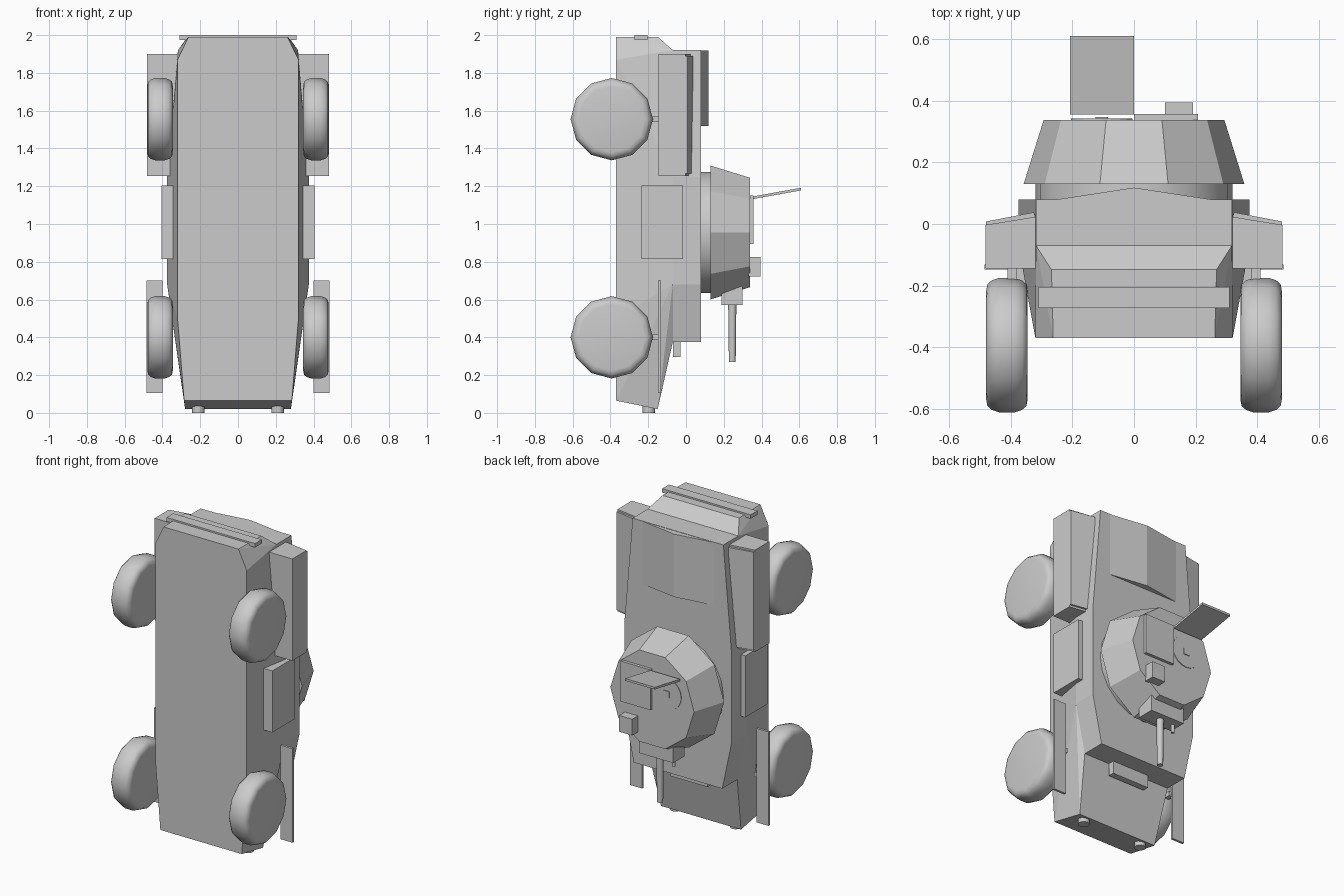
import bpy, bmesh, math
from mathutils import Matrix, Vector

if "Cube" in bpy.data.objects:
    bpy.data.objects.remove(bpy.data.objects["Cube"])

grey = bpy.data.materials.new("plain_grey")
grey.diffuse_color = (0.6, 0.6, 0.6, 1)
grey.use_nodes = True
grey.node_tree.nodes["Principled BSDF"].inputs["Base Color"].default_value = grey.diffuse_color


def finish(name, bm, smooth=None):
    bmesh.ops.recalc_face_normals(bm, faces=bm.faces)
    me = bpy.data.meshes.new(name)
    bm.to_mesh(me)
    bm.free()
    me.materials.append(grey)
    ob = bpy.data.objects.new(name, me)
    bpy.context.collection.objects.link(ob)
    if smooth:
        bpy.ops.object.select_all(action='DESELECT')
        ob.select_set(True)
        bpy.context.view_layer.objects.active = ob
        bpy.ops.object.shade_smooth_by_angle(angle=math.radians(smooth))
    return ob


def solid(name, pts):
    """Convex solid around the points."""
    bm = bmesh.new()
    for p in pts:
        bm.verts.new(p)
    r = bmesh.ops.convex_hull(bm, input=bm.verts)
    junk = [g for g in r["geom_interior"] + r["geom_unused"] if isinstance(g, bmesh.types.BMVert)]
    bmesh.ops.delete(bm, geom=list(set(junk)), context='VERTS')
    bmesh.ops.dissolve_limit(bm, angle_limit=0.01, verts=bm.verts, edges=bm.edges)
    return finish(name, bm)


def both(pts):
    """Points plus their mirror across x = 0."""
    return list(pts) + [(-x, y, z) for x, y, z in pts]


def box(name, x, y, z):
    return solid(name, [(a, b, c) for a in x for b in y for c in z])


def lathe(name, profile, center, axis, sides, start=0.0, smooth=None, stretch=1.0):
    """Closed turned solid; profile holds (radius, offset along axis)."""
    bm = bmesh.new()
    rings = []
    for r, h in profile:
        ring = []
        for i in range(sides):
            a = start + 2 * math.pi * i / sides
            u, v = r * math.cos(a), r * math.sin(a) * stretch
            p = {'x': (h, u, v), 'y': (u, h, v), 'z': (u, v, h)}[axis]
            ring.append(bm.verts.new(Vector(p) + Vector(center)))
        rings.append(ring)
    for a, b in zip(rings, rings[1:]):
        for i in range(sides):
            j = (i + 1) % sides
            bm.faces.new((a[i], a[j], b[j], b[i]))
    bm.faces.new(rings[0])
    bm.faces.new(rings[-1])
    return finish(name, bm, smooth)


# Hull: tapered lower body, upper deck and ridged engine cover
solid("lower_hull", both([
    (.285, -.37, .065), (.32, -.37, .5), (.32, -.37, 1.87), (.262, -.37, 1.99),
    (.28, -.15, .02), (.31, -.07, .375), (.375, -.07, .68), (.375, -.07, 1.25),
    (.318, -.07, 1.92), (.268, -.148, 1.99), (.32, -.15, 1.87)]))
outline = [(.31, .375), (.375, .68), (.375, 1.25), (.318, 1.92)]
solid("upper_deck", both([(x, y, z) for x, z in outline for y in (-.07, .08)]))
solid("engine_cover", [(x, y, z) for z in (1.52, 1.918)
                       for x, y in ((-.255, .079), (.255, .079), (0, .118))])
box("visor", (-.13, .13), (-.07, -.03), (.295, .38))
box("rear_bumper", (-.31, .31), (-.272, -.205), (1.975, 2.0))

# Parts repeated on both sides
tyre = [(.175, 0), (.197, .004), (.21, .018), (.218, .042),
        (.218, .093), (.21, .117), (.197, .131), (.175, .135)]
for s, side in ((1, "right"), (-1, "left")):
    for end, z in (("front", .4), ("rear", 1.555)):
        lathe(f"{end}_wheel_{side}", [(r, s * (h + .345)) for r, h in tyre],
              (0, -.393, z), 'x', 12, smooth=40)
        box(f"{end}_strut_{side}", (s * .38, s * .41), (-.2, -.14), (z - .015, z + .015))
    box(f"front_fender_{side}", (s * .4, s * .485), (-.147, -.132), (.105, .7))
    solid(f"rear_stowage_{side}", [(s * x, y, z) for z in (1.255, 1.9)
          for x, y in ((.31, -.145), (.482, -.145), (.482, -.003), (.31, .025))])
    solid(f"stowage_lid_{side}", [(s * x, y, z) for z in (1.268, 1.89)
          for x, y in ((.32, .022), (.48, -.003), (.48, .008), (.325, .038))])
    box(f"side_box_{side}", (s * .33, s * .405), (-.235, -.015), (.815, 1.205))
    lathe(f"headlight_{side}", [(.033, 0), (.033, .05)], (s * .21, -.197, 0), 'z', 12, smooth=40)

# Turret
TZ = .955
lathe("turret_ring", [(.32, .07), (.32, .14)], (0, 0, TZ), 'y', 20, smooth=40)
lathe("turret", [(.358, .13), (.293, .338)], (0, 0, TZ), 'y', 10, stretch=1.04)
box("mantlet", (-.12, .12), (.187, .3), (.57, .72))
lathe("main_gun", [(.018, .27), (.022, .6)], (.01, .245, 0), 'z', 12, smooth=40)
lathe("small_gun", [(.011, .52), (.011, .6)], (-.085, .245, 0), 'z', 8, smooth=50)

# Turret roof fittings
box("roof_plate", (0, .208), (.33, .357), (.895, 1.15))
box("sight", (.1, .192), (.33, .395), (.722, .825))
lathe("hatch_opening", [(.1, .336), (.1, .342)], (-.105, 0, 1.02), 'y', 20)
box("hatch_handle", (-.125, -.085), (.336, .347), (1.0, 1.04))
solid("open_hatch", [(x, y, z) for x in (-.208, 0)
      for y, z in ((.355, 1.132), (.355, 1.146), (.61, 1.178), (.61, 1.192))])
